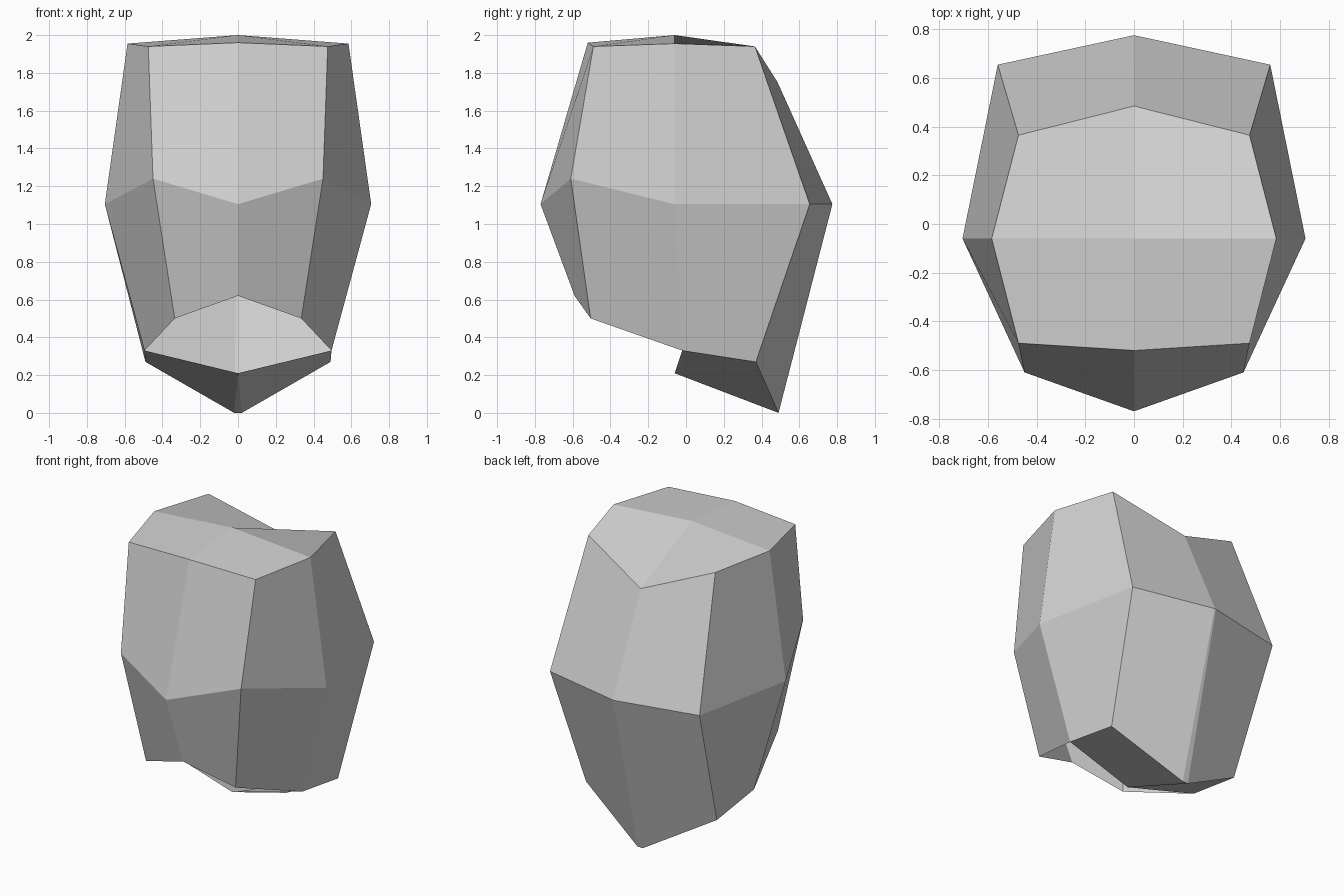
import bpy
import bmesh

if "Cube" in bpy.data.objects:
    bpy.data.objects.remove(bpy.data.objects["Cube"], do_unlink=True)

stone = bpy.data.materials.new("stone grey")
stone.use_nodes = True
GREY = (0.64, 0.64, 0.64, 1)
stone.diffuse_color = GREY
stone.node_tree.nodes["Principled BSDF"].inputs["Base Color"].default_value = GREY

# Half outlines, running front, front corner, side, back corner, back
TOP = [(0, -.52, 1.96), (.475, -.49, 1.94), (.585, -.06, 1.955), (.475, .365, 1.94), (0, .485, 1.75)]
MIDDLE = [(0, -.77, 1.105), (.45, -.61, 1.24), (.705, -.06, 1.105), (.56, .655, 1.105), (.005, .775, 1.105)]
BOTTOM = [(0, -.59, .62), (.335, -.505, .5), (.495, -.02, .33), (.49, .37, .27), (.02, .49, 0)]

bm = bmesh.new()


def ring(half):
    """Full outline made from a half outline and its mirror image."""
    mirrored = [(-x, y, z) for x, y, z in reversed(half)]
    return [bm.verts.new(p) for p in half + mirrored]


top, middle, bottom = ring(TOP), ring(MIDDLE), ring(BOTTOM)
crown = bm.verts.new((0, -.06, 2))
base = bm.verts.new((0, -.06, .21))

# Faceted walls
for upper, lower in ((top, middle), (middle, bottom)):
    for i in range(9):
        bm.faces.new((lower[i], lower[i + 1], upper[i + 1], upper[i]))

# Crown, in four quads
for i in (0, 2, 5, 7):
    bm.faces.new((crown, top[i], top[i + 1], top[i + 2]))

# Underside: closed at the back, open at the front
for i in (2, 5):
    bm.faces.new((base, bottom[i + 2], bottom[i + 1], bottom[i]))
bm.faces.new((base, bottom[5], bottom[4]))

bmesh.ops.remove_doubles(bm, verts=bm.verts[:], dist=0.001)
bmesh.ops.recalc_face_normals(bm, faces=bm.faces[:])

mesh = bpy.data.meshes.new("rock_shell")
bm.to_mesh(mesh)
bm.free()
mesh.materials.append(stone)
rock = bpy.data.objects.new("rock_shell", mesh)
bpy.context.collection.objects.link(rock)
